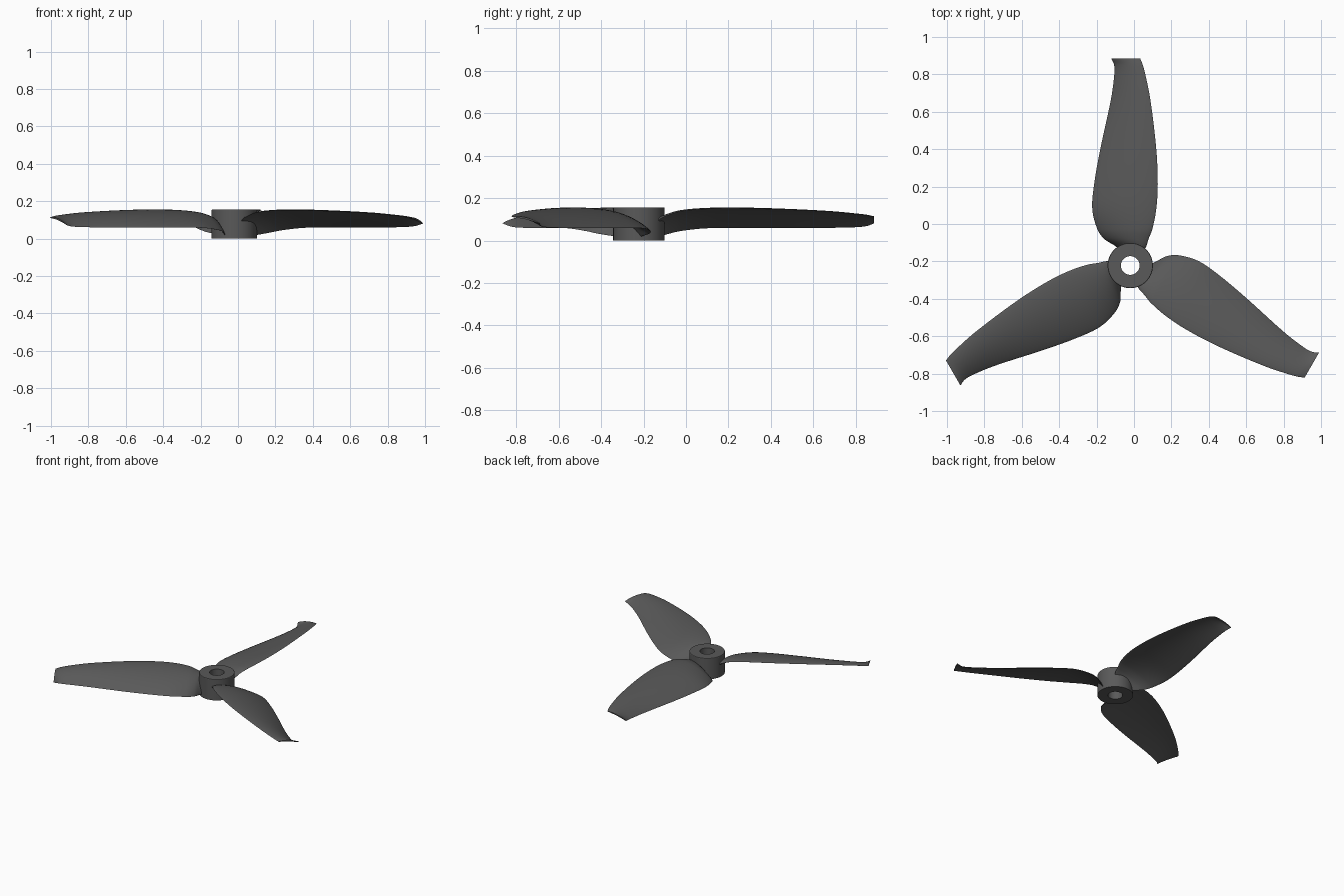
import bpy, bmesh, math
from mathutils import Vector

if "Cube" in bpy.data.objects:
    bpy.data.objects.remove(bpy.data.objects["Cube"])

CENTRE = Vector((-0.02, -0.222, 0.0))

grey = bpy.data.materials.new("dark_grey_plastic")
grey.diffuse_color = (0.10, 0.10, 0.10, 1)
grey.use_nodes = True
grey.node_tree.nodes["Principled BSDF"].inputs["Base Color"].default_value = grey.diffuse_color


def finish(bm, name, angle):
    bmesh.ops.recalc_face_normals(bm, faces=bm.faces)
    me = bpy.data.meshes.new(name)
    bm.to_mesh(me)
    bm.free()
    ob = bpy.data.objects.new(name, me)
    bpy.context.collection.objects.link(ob)
    me.materials.append(grey)
    bpy.ops.object.select_all(action='DESELECT')
    ob.select_set(True)
    bpy.context.view_layer.objects.active = ob
    bpy.ops.object.shade_smooth_by_angle(angle=math.radians(angle))
    ob.location = CENTRE
    return ob


# Hub: revolved ring with a through hole
def hub():
    bm = bmesh.new()
    prof = [(0.05, 0), (0.121, 0), (0.121, 0.153), (0.119, 0.156), (0.05, 0.156)]
    n = 64
    rings = [[bm.verts.new((r * math.cos(2 * math.pi * i / n),
                            r * math.sin(2 * math.pi * i / n), z)) for r, z in prof]
             for i in range(n)]
    for i in range(n):
        a, b = rings[i], rings[(i + 1) % n]
        for j in range(len(prof)):
            k = (j + 1) % len(prof)
            bm.faces.new((a[j], b[j], b[k], a[k]))
    finish(bm, "hub", 30)


# Blade stations: radius, low edge x, high edge x, low edge z, high edge z, thickness
STATIONS = [
    (0.075, -0.045, 0.070, 0.015, 0.085, 0.030),
    (0.104, -0.080, 0.086, 0.022, 0.105, 0.028),
    (0.142, -0.139, 0.098, 0.033, 0.122, 0.024),
    (0.195, -0.176, 0.118, 0.045, 0.138, 0.020),
    (0.302, -0.203, 0.139, 0.057, 0.149, 0.017),
    (0.436, -0.193, 0.147, 0.060, 0.152, 0.016),
    (0.623, -0.160, 0.139, 0.060, 0.149, 0.014),
    (0.890, -0.103, 0.107, 0.060, 0.137, 0.012),
    (1.024, -0.085, 0.080, 0.063, 0.125, 0.011),
    (1.075, -0.087, 0.066, 0.069, 0.119, 0.010),
    (1.107, -0.102, 0.053, 0.081, 0.112, 0.009),
]


def smooth_stations(steps):
    pts = [Vector(s) for s in STATIONS]
    out = []
    for i in range(len(pts) - 1):
        p1, p2 = pts[i], pts[i + 1]
        d = p2[0] - p1[0]
        # tangents per unit radius, so uneven spacing stays smooth
        m1 = (p2 - pts[i - 1]) / (p2[0] - pts[i - 1][0]) if i else (p2 - p1) / d
        m2 = ((pts[i + 2] - p1) / (pts[i + 2][0] - p1[0])
              if i + 2 < len(pts) else (p2 - p1) / d)
        for k in range(steps):
            t = k / steps
            out.append(p1 * (2*t**3 - 3*t**2 + 1) + m1 * (d * (t**3 - 2*t**2 + t))
                       + p2 * (3*t**2 - 2*t**3) + m2 * (d * (t**3 - t**2)))
    out.append(pts[-1])
    return out


# Blade: lofted thin cambered sections, rotated round the hub
def blade(name, angle):
    bm = bmesh.new()
    n = 20
    loops = []
    for r, xl, xh, zl, zh, th in smooth_stations(6):
        top, low = [], []
        for i in range(n + 1):
            s = 0.5 - 0.5 * math.cos(math.pi * i / n)
            x = xl + (xh - xl) * s
            # steep at the low edge, nearly flat at the high edge
            z = zl + (zh - zl) * (1 - (1 - s) ** 2.0)
            half = 0.5 * th * (4 * s * (1 - s)) ** 0.5
            top.append((x, r, z + half))
            low.append((x, r, z - half))
        loops.append([bm.verts.new(p) for p in top + low[-2:0:-1]])
    for a, b in zip(loops, loops[1:]):
        for j in range(len(a)):
            k = (j + 1) % len(a)
            bm.faces.new((a[j], a[k], b[k], b[j]))
    bm.faces.new(loops[0])
    bm.faces.new(loops[-1])
    finish(bm, name, 50).rotation_euler.z = math.radians(angle)


hub()
for i, label in enumerate(("back", "left", "right")):
    blade(label + "_blade", 120 * i)
